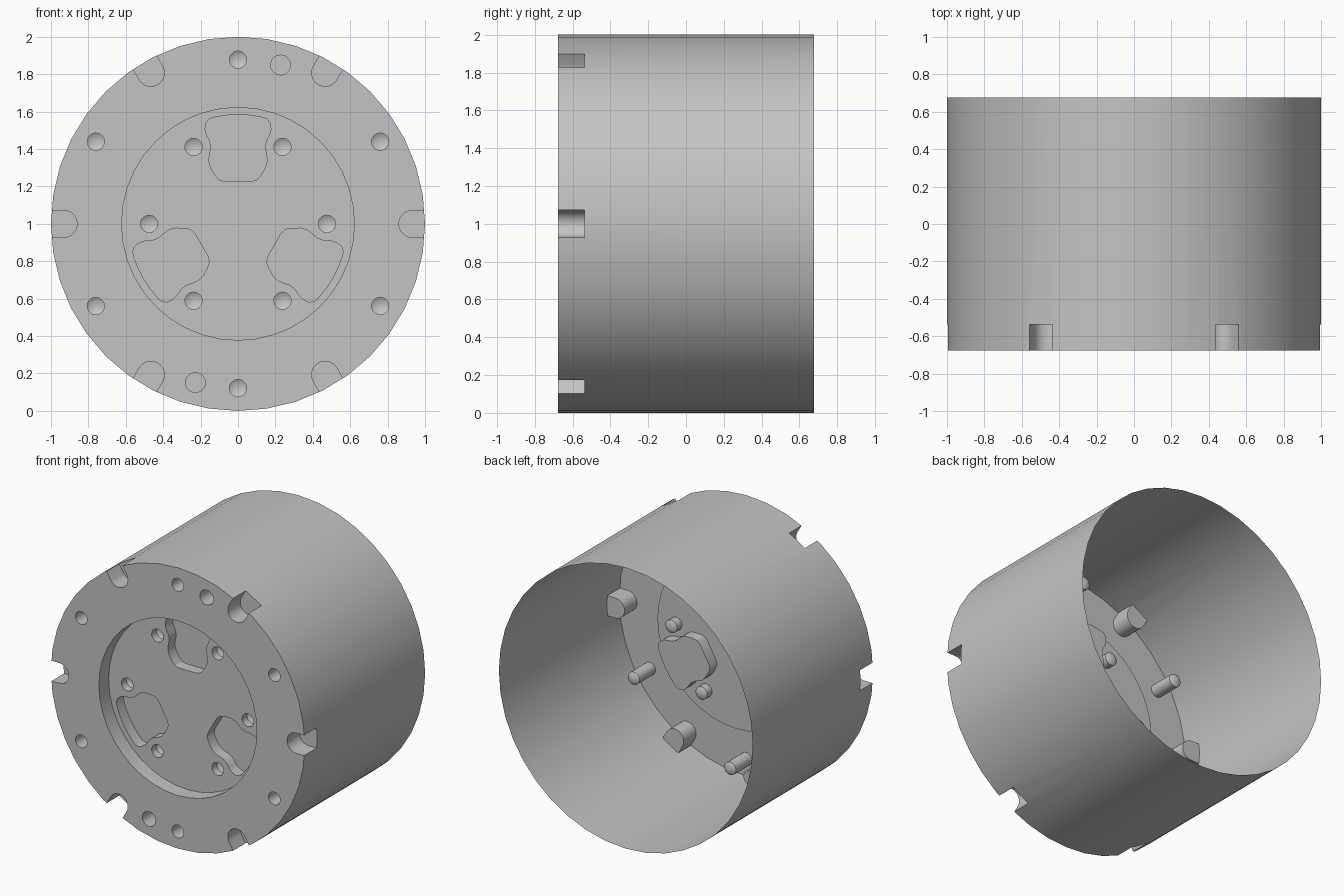
import bpy, bmesh
from math import cos, sin, pi, radians
from mathutils import Matrix, Vector

cube = bpy.data.objects.get("Cube")
if cube:
    bpy.data.objects.remove(cube)

HALF = 0.677            # half length of the housing along y
FRONT = -HALF
SIXTHS = range(0, 360, 60)

grey = bpy.data.materials.new("plain grey")
grey.use_nodes = True
grey.diffuse_color = (0.55, 0.55, 0.55, 1)
grey.node_tree.nodes["Principled BSDF"].inputs["Base Color"].default_value = (0.55, 0.55, 0.55, 1)


def arc(cx, cz, r, start, end, steps):
    """Points on an arc in the x-z plane, angles in degrees."""
    angles = [radians(start + (end - start) * i / steps) for i in range(steps + 1)]
    return [(cx + r * cos(a), cz + r * sin(a)) for a in angles]


def circle(cx, cz, r, n):
    return arc(cx, cz, r, 0, 360, n)[:-1]


def prisms(name, outline, y0, y1, angles=(0,), tip=0):
    """Extrude an x-z outline from y0 to y1, repeated about the y axis."""
    bm = bmesh.new()
    for angle in angles:
        turn = Matrix.Rotation(-radians(angle), 3, 'Y')
        near = [bm.verts.new(turn @ Vector((x, y0, z))) for x, z in outline]
        far = [bm.verts.new(turn @ Vector((x, y1, z))) for x, z in outline]
        bm.faces.new(near)
        end = bm.faces.new(far[::-1])
        for i in range(len(near)):
            j = (i + 1) % len(near)
            bm.faces.new((near[j], near[i], far[i], far[j]))
        if tip:                                   # drilled, conical end
            poked = bmesh.ops.poke(bm, faces=[end])
            poked["verts"][0].co.y += tip
    bmesh.ops.recalc_face_normals(bm, faces=bm.faces)
    mesh = bpy.data.meshes.new(name)
    bm.to_mesh(mesh)
    bm.free()
    mesh.materials.append(grey)
    obj = bpy.data.objects.new(name, mesh)
    bpy.context.collection.objects.link(obj)
    return obj


# Housing drum
housing = prisms("housing", circle(0, 0, 1, 40), FRONT, HALF)

# Rounded slots around the rim
slot = [(1.1, -0.072)] + arc(0.932, 0, 0.072, 270, 90, 12) + [(1.1, 0.072)]

# Pocket outline: right half, then mirrored
half = [(0.07, 0.226), (0.1, 0.235), (0.122, 0.26), (0.146, 0.3), (0.156, 0.335),
        (0.153, 0.365), (0.145, 0.405), (0.15, 0.44), (0.168, 0.475),
        (0.176, 0.505), (0.172, 0.538), (0.155, 0.56), (0.13, 0.569), (0.065, 0.58)]
pocket = half + [(0, 0.584)] + [(-x, z) for x, z in reversed(half)]

OUT = FRONT - 0.1
cutters = [
    prisms("recess_cutter", circle(0, 0, 0.622, 40), OUT, FRONT + 0.11),
    prisms("slot_cutter", slot, OUT, FRONT + 0.14, SIXTHS),
    prisms("outer_hole_cutter", circle(0.878, 0, 0.046, 20), OUT, FRONT + 0.18,
           [a + 30 for a in SIXTHS], tip=0.027),
    prisms("inner_hole_cutter", circle(0.475, 0, 0.046, 20), OUT, FRONT + 0.165,
           SIXTHS, tip=0.027),
    prisms("pocket_cutter", pocket, OUT, FRONT + 0.19, (0, 120, 240)),
    prisms("dowel_hole_cutter", circle(0.879, 0, 0.053, 20), OUT, FRONT + 0.28, (75, 255)),
]
for cutter in cutters:
    cutter.hide_render = True
    cut = housing.modifiers.new(cutter.name, 'BOOLEAN')
    cut.operation = 'DIFFERENCE'
    cut.solver = 'EXACT'
    cut.object = cutter

# Bake the cuts and open the back so the housing is a thin shell
graph = bpy.context.evaluated_depsgraph_get()
baked = bpy.data.meshes.new_from_object(housing.evaluated_get(graph))
housing.modifiers.clear()
housing.data = baked
for cutter in cutters:
    bpy.data.objects.remove(cutter)

bm = bmesh.new()
bm.from_mesh(baked)
back = [f for f in bm.faces if f.calc_center_median().y > HALF - 0.001]
bmesh.ops.delete(bm, geom=back, context='FACES')
bm.to_mesh(baked)
bm.free()

housing.location.z = 1
bpy.ops.object.select_all(action='DESELECT')
housing.select_set(True)
bpy.context.view_layer.objects.active = housing
bpy.ops.object.shade_smooth_by_angle(angle=radians(30))
